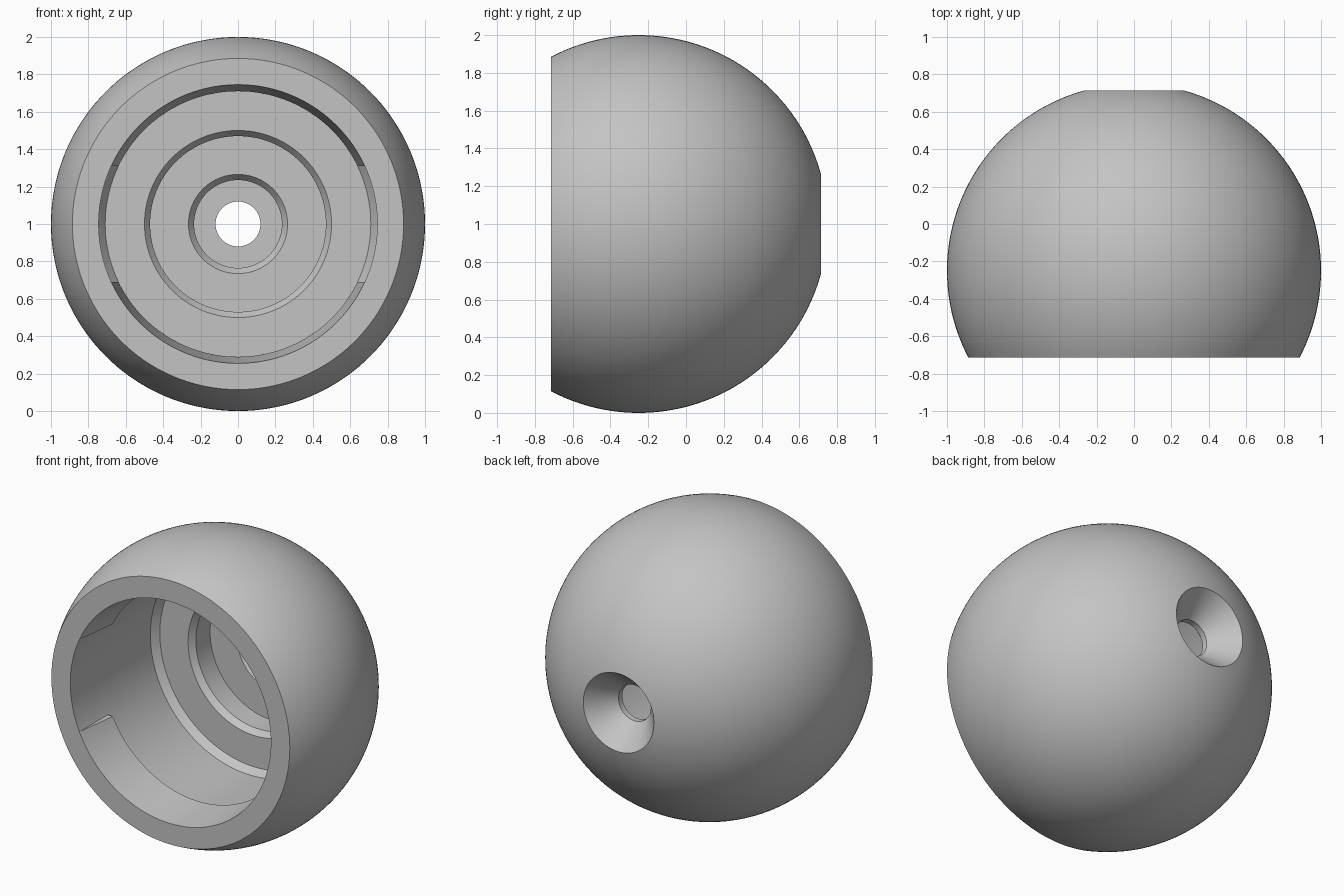
import bpy, bmesh, math

cube = bpy.data.objects.get("Cube")
if cube:
    bpy.data.objects.remove(cube, do_unlink=True)

FRONT, BACK = -0.715, 0.715
CENTRE_Y, CENTRE_Z = -0.25, 1.0
BORE, LIP = 0.745, 0.71

grey = bpy.data.materials.new("plain grey")
grey.use_nodes = True
colour = (0.55, 0.55, 0.55, 1)
grey.diffuse_color = colour
grey.node_tree.nodes["Principled BSDF"].inputs["Base Color"].default_value = colour


def finish(name, bm):
    bmesh.ops.recalc_face_normals(bm, faces=bm.faces)
    mesh = bpy.data.meshes.new(name)
    bm.to_mesh(mesh)
    bm.free()
    obj = bpy.data.objects.new(name, mesh)
    bpy.context.collection.objects.link(obj)
    mesh.materials.append(grey)
    bpy.ops.object.select_all(action="DESELECT")
    obj.select_set(True)
    bpy.context.view_layer.objects.active = obj
    bpy.ops.object.shade_smooth_by_angle(angle=math.radians(25))
    return obj


def ring_point(bm, r, y, t):
    return bm.verts.new((r * math.cos(t), y, CENTRE_Z + r * math.sin(t)))


# Hollow ball: outer arc, rear countersink, then stepped bores out to the front
start = math.acos((FRONT - CENTRE_Y))
end = math.acos(BACK - CENTRE_Y)
ARC = 56
profile = []
for i in range(ARC + 1):
    a = start + (end - start) * i / ARC
    profile.append((math.sin(a), CENTRE_Y + math.cos(a)))
profile.append((0.12, BACK - 0.17))          # countersink cone
inside = [(0.12, 1.22), (0.235, 1.22), (0.235, 1.13), (0.265, 1.09),
          (0.47, 1.09), (0.47, 0.94), (0.50, 0.90),
          (LIP, 0.90), (BORE, 0.85), (BORE, 0)]
profile += [(r, FRONT + depth) for r, depth in inside]

SEG = 144
bm = bmesh.new()
rings = [[ring_point(bm, r, y, math.tau * s / SEG) for r, y in profile] for s in range(SEG)]
count = len(profile)
for s in range(SEG):
    here, after = rings[s], rings[(s + 1) % SEG]
    for k in range(count):
        n = (k + 1) % count
        bm.faces.new((here[k], here[n], after[n], after[k]))
finish("hollow_ball", bm)


# Wedge-shaped snap lips inside the opening, trimmed level at both ends
def snap_lip(name, side):
    bm = bmesh.new()
    steps = 64
    wedge = [(BORE, FRONT), (LIP, FRONT + 0.30), (BORE, FRONT + 0.30)]
    rows = []
    for s in range(steps + 1):
        row = []
        for r, y in wedge:
            edge = math.asin(0.31 / r)
            t = edge + (math.pi - 2 * edge) * s / steps
            row.append(ring_point(bm, r, y, side * t))
        rows.append(row)
    for a, b in zip(rows, rows[1:]):
        for k in range(3):
            n = (k + 1) % 3
            bm.faces.new((a[k], a[n], b[n], b[k]))
    bm.faces.new(rows[0])
    bm.faces.new(rows[-1])
    bmesh.ops.recalc_face_normals(bm, faces=bm.faces)
    # The base lies on the bore wall, so it is left open
    base = [f for f in bm.faces if len(f.verts) == 4 and all(
        math.hypot(v.co.x, v.co.z - CENTRE_Z) > BORE - 0.01 for v in f.verts)]
    bmesh.ops.delete(bm, geom=base, context="FACES")
    finish(name, bm)


snap_lip("upper_snap_lip", 1)
snap_lip("lower_snap_lip", -1)
